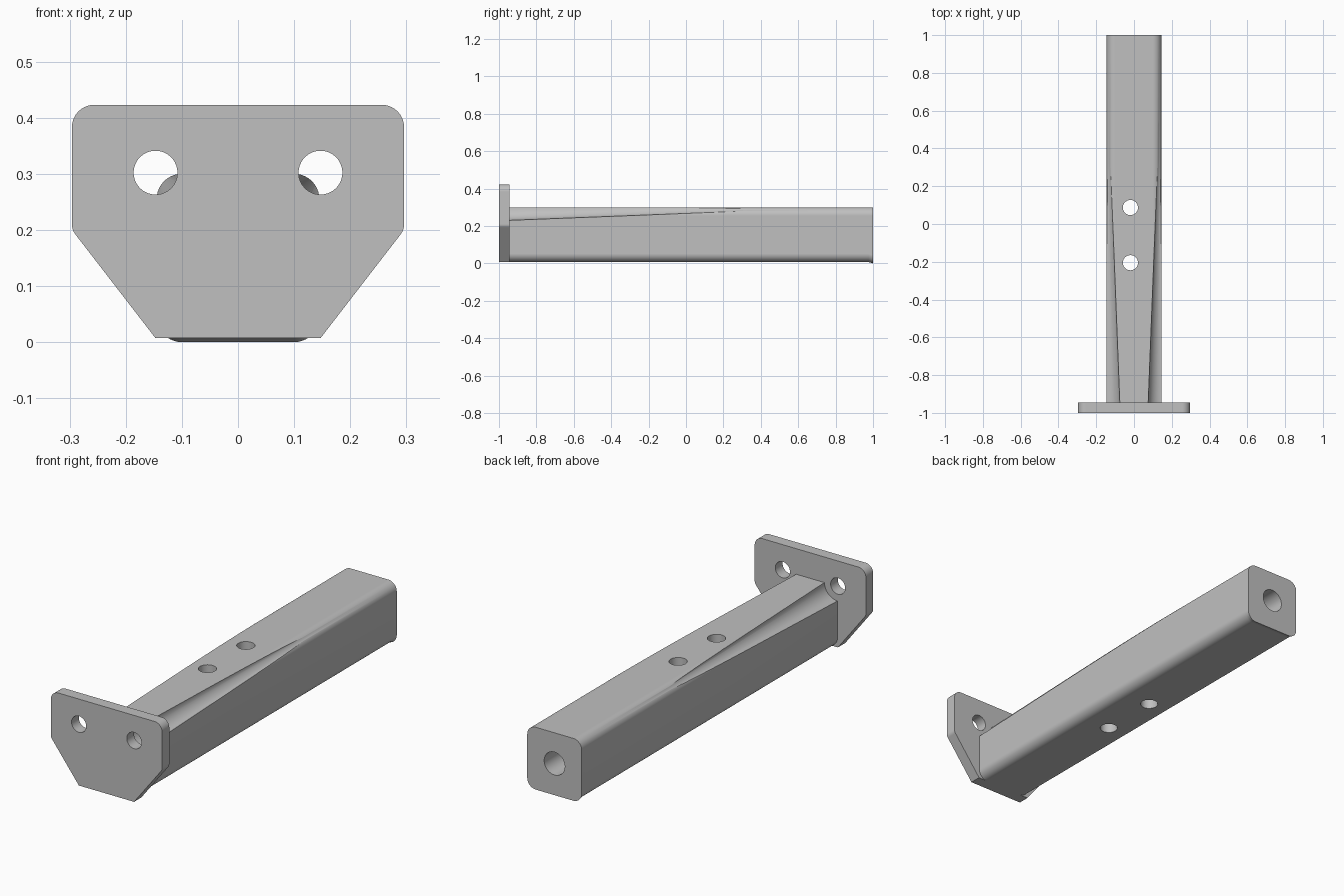
import bpy, bmesh, math
from mathutils import Matrix, Vector

if "Cube" in bpy.data.objects:
    bpy.data.objects.remove(bpy.data.objects["Cube"], do_unlink=True)

GREY = (0.527, 0.527, 0.527, 1)
steel = bpy.data.materials.new("plain_grey")
steel.use_nodes = True
steel.diffuse_color = GREY
steel.node_tree.nodes["Principled BSDF"].inputs["Base Color"].default_value = GREY


def to_object(name, bm):
    bmesh.ops.recalc_face_normals(bm, faces=bm.faces[:])
    mesh = bpy.data.meshes.new(name)
    bm.to_mesh(mesh)
    bm.free()
    mesh.materials.append(steel)
    obj = bpy.data.objects.new(name, mesh)
    bpy.context.collection.objects.link(obj)
    return obj


def rounded(corners, steps=10):
    """Round each (x, z, radius) corner of a convex outline."""
    points = []
    for i, (x, z, r) in enumerate(corners):
        p = Vector((x, z))
        a = (Vector(corners[i - 1][:2]) - p).normalized()
        b = (Vector(corners[(i + 1) % len(corners)][:2]) - p).normalized()
        if r == 0:
            points.append(p)
            continue
        half = a.angle(b) / 2
        centre = p + (a + b).normalized() * r / math.sin(half)
        start = p + a * r / math.tan(half) - centre
        end = p + b * r / math.tan(half) - centre
        sweep = math.pi - 2 * half
        for k in range(steps + 1):
            t = k / steps
            points.append(centre + (start * math.sin((1 - t) * sweep)
                                    + end * math.sin(t * sweep)) / math.sin(sweep))
    return points


def loft(name, sections):
    """Skin matching (y, outline) sections and cap both ends."""
    bm = bmesh.new()
    rings = [[bm.verts.new((p.x, y, p.y)) for p in outline] for y, outline in sections]
    for a, b in zip(rings, rings[1:]):
        for i in range(len(a)):
            j = (i + 1) % len(a)
            bm.faces.new((a[i], a[j], b[j], b[i]))
    bm.faces.new(rings[0])
    bm.faces.new(rings[-1])
    return to_object(name, bm)


def cut(obj, start, end, r1, r2=None):
    """Subtract a round cutter running from start to end."""
    start, end = Vector(start), Vector(end)
    axis = end - start
    turn = axis.to_track_quat('Z', 'Y').to_matrix().to_4x4()
    bm = bmesh.new()
    bmesh.ops.create_cone(bm, cap_ends=True, segments=64, radius1=r1,
                          radius2=r1 if r2 is None else r2, depth=axis.length,
                          matrix=Matrix.Translation((start + end) / 2) @ turn)
    cutter = to_object("cutter", bm)
    cutter.hide_render = True
    mod = obj.modifiers.new("cut", 'BOOLEAN')
    mod.operation, mod.solver, mod.object = 'DIFFERENCE', 'EXACT', cutter
    bpy.context.view_layer.objects.active = obj
    bpy.ops.object.modifier_apply(modifier=mod.name)
    bpy.data.objects.remove(cutter, do_unlink=True)


def finish(obj):
    bpy.ops.object.select_all(action='DESELECT')
    obj.select_set(True)
    bpy.context.view_layer.objects.active = obj
    bpy.ops.object.shade_smooth_by_angle(angle=math.radians(25))
    mod = obj.modifiers.new("flat_sides", 'WEIGHTED_NORMAL')
    mod.keep_sharp = True


FRONT, BACK, INNER = -1.0, 1.0, -0.945
HOLE_X, HOLE_Z, BASE = 0.147, 0.302, 0.007

# Mounting plate with two bolt holes
right_half = [(HOLE_X, BASE, 0), (0.296, 0.2, 0.03), (0.296, 0.423, 0.04)]
left_half = [(-x, z, r) for x, z, r in reversed(right_half)]
outline = rounded(right_half + left_half)
plate = loft("mounting_plate", [(FRONT, outline), (INNER, outline)])
for side in (-1, 1):
    cut(plate, (side * HOLE_X, FRONT - 0.1, HOLE_Z),
        (side * HOLE_X, INNER + 0.1, HOLE_Z), 0.039)
finish(plate)


# Square bar with rounded edges and a small lip under its back end
def bar_section(bottom, w=0.145, top=0.3, r=0.045):
    return rounded([(w, bottom, r), (w, top, r), (-w, top, r), (-w, bottom, r)])


bar = loft("bar", [(INNER, bar_section(BASE)), (0.975, bar_section(BASE)),
                   (0.99, bar_section(0.003)), (BACK, bar_section(0))])

# Tapered bolt clearances along the upper edges
for side in (-1, 1):
    cut(bar, (side * HOLE_X, -0.985, HOLE_Z), (side * HOLE_X, 0.6, HOLE_Z), 0.0736, 0.0118)

# Vertical pin holes and the blind hole in the back end
for y in (-0.205, 0.087):
    cut(bar, (-0.019, y, -0.1), (-0.019, y, 0.4), 0.04)
cut(bar, (0, 0.6, 0.152), (0, 1.1, 0.152), 0.055)
finish(bar)
